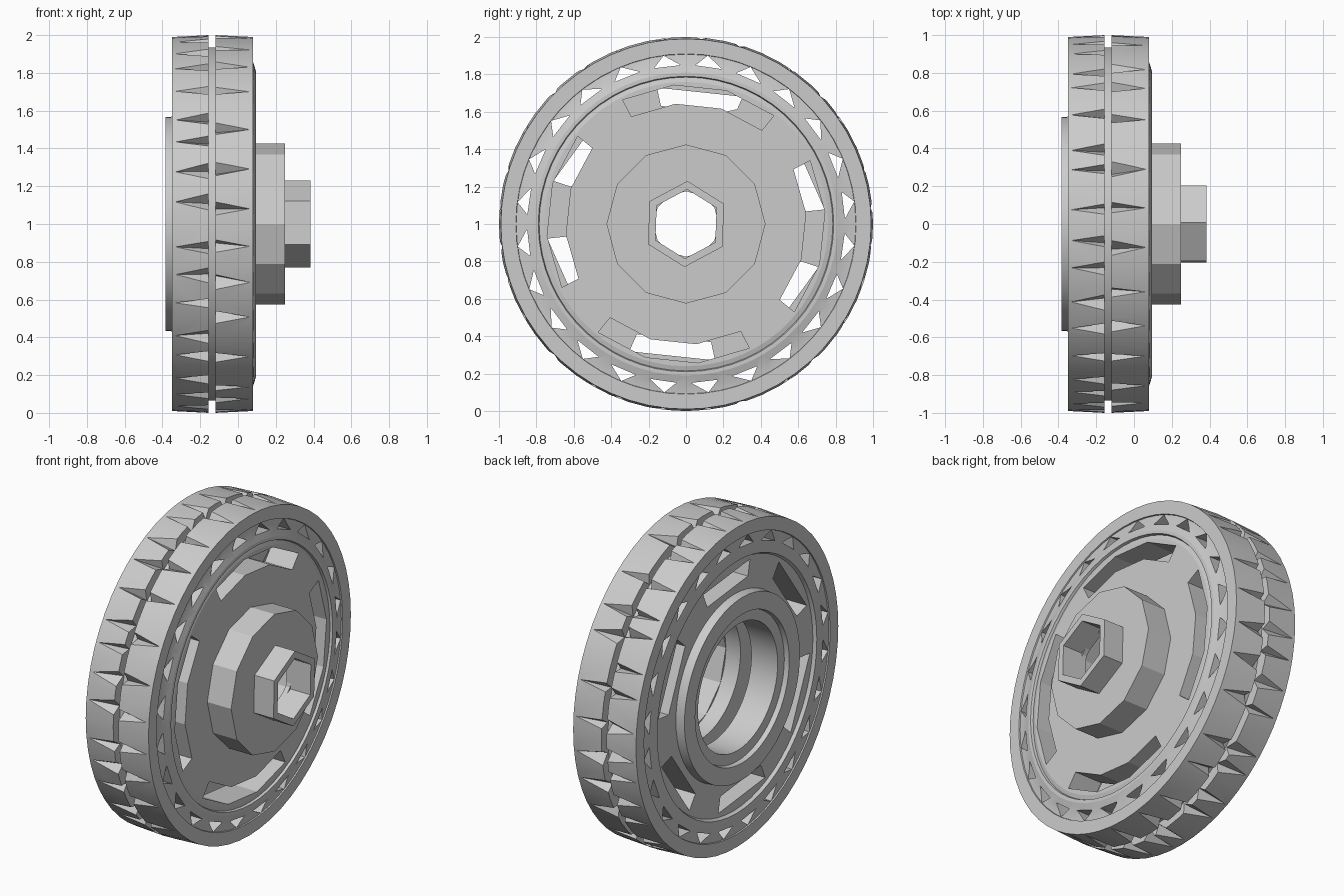
import bpy, bmesh, random
from math import sin, cos, radians, pi

random.seed(4)
if "Cube" in bpy.data.objects:
    bpy.data.objects.remove(bpy.data.objects["Cube"])

grey = bpy.data.materials.new("plain grey")
grey.use_nodes = True
grey.diffuse_color = (0.6, 0.6, 0.6, 1)
grey.node_tree.nodes["Principled BSDF"].inputs["Base Color"].default_value = grey.diffuse_color


def polar(x, r, a):
    """Point at radius r and angle a around the axle."""
    return (x, r * cos(a), 1 + r * sin(a))


def finish(bm, name):
    bmesh.ops.recalc_face_normals(bm, faces=bm.faces)
    mesh = bpy.data.meshes.new(name)
    bm.to_mesh(mesh)
    bm.free()
    mesh.materials.append(grey)
    obj = bpy.data.objects.new(name, mesh)
    bpy.context.collection.objects.link(obj)
    return obj


def lathe(name, profile, n, phase=0):
    """Spin a closed (x, radius) outline around the axle."""
    bm = bmesh.new()
    rings = [[bm.verts.new(polar(x, r, phase + 2 * pi * i / n)) for x, r in profile]
             for i in range(n)]
    m = len(profile)
    for i in range(n):
        a, b = rings[i], rings[(i + 1) % n]
        for j in range(m):
            k = (j + 1) % m
            bm.faces.new((a[j], a[k], b[k], b[j]))
    return finish(bm, name)


def prism(bm, outline, x0, x1):
    """Add a block with a (radius, angle) outline between x0 and x1."""
    lo = [bm.verts.new(polar(x0, r, a)) for r, a in outline]
    hi = [bm.verts.new(polar(x1, r, a)) for r, a in outline]
    bm.faces.new(lo)
    bm.faces.new(hi)
    for i in range(len(lo)):
        j = (i + 1) % len(lo)
        bm.faces.new((lo[i], lo[j], hi[j], hi[i]))


def cut_half(obj, slots, spread, steps, gap, face, notches):
    """Cut slots, triangular web holes and tapering tread notches."""
    bm = bmesh.new()
    for k in range(slots):
        mid = radians(84) + 2 * pi * k / slots
        arc = [mid + radians(spread) * (2 * t / steps - 1) for t in range(steps + 1)]
        prism(bm, [(0.745, a) for a in arc] + [(0.645, a) for a in reversed(arc)], -0.5, 0.3)
    for k in range(24):
        a = 2 * pi * (k + 0.45) / 24
        prism(bm, [(0.85, a - 0.085), (0.85, a + 0.085), (0.908, a + 0.015)], -0.5, 0.3)
    back = gap - 0.1 * (face - gap)
    for k in range(notches):
        a = 2 * pi * (k + 0.5 + random.uniform(-0.2, 0.2)) / notches
        w = random.uniform(0.035, 0.065)
        base = [bm.verts.new(polar(back, r, a + d))
                for r, d in ((1.02, -w), (1.02, w), (0.938, random.uniform(-w, w) / 2))]
        tip = bm.verts.new(polar(face, 0.995, a))
        bm.faces.new(base)
        for i in range(3):
            bm.faces.new((base[i], base[(i + 1) % 3], tip))
    cutter = finish(bm, "cutter")
    cutter.hide_render = True
    mod = obj.modifiers.new("cuts", 'BOOLEAN')
    mod.operation = 'DIFFERENCE'
    mod.solver = 'EXACT'
    mod.object = cutter
    bpy.context.view_layer.objects.active = obj
    bpy.ops.object.modifier_apply(modifier=mod.name)
    bpy.data.objects.remove(cutter)


# Outer half: tread rim, sunken web, shallow groove and slotted disc
outer = lathe("outer_wheel_half", [
    (-0.12, 1.0), (0.08, 0.99), (0.08, 0.91), (0.072, 0.908), (0.076, 0.87),
    (0.095, 0.81), (0.095, 0.79), (0.08, 0.785), (0.087, 0.76), (0.087, 0.39),
    (-0.1, 0.39), (-0.1, 0.91), (-0.12, 0.915)], 60)
cut_half(outer, 4, 33, 3, -0.12, 0.08, 28)

# Inner half with its raised open collar
inner = lathe("inner_wheel_half", [
    (-0.155, 1.0), (-0.35, 0.99), (-0.35, 0.91), (-0.342, 0.908), (-0.342, 0.86),
    (-0.35, 0.81), (-0.35, 0.78), (-0.33, 0.77), (-0.33, 0.57), (-0.385, 0.565),
    (-0.385, 0.46), (-0.355, 0.455), (-0.355, 0.39), (-0.175, 0.39),
    (-0.175, 0.91), (-0.155, 0.915)], 60)
cut_half(inner, 6, 18, 1, -0.155, -0.35, 36)

# Narrow ring joining the two halves
bridge = lathe("joining_ring", [(-0.18, 0.935), (-0.095, 0.935), (-0.095, 0.911), (-0.18, 0.911)], 60)

# Hollow hub drum and its six-sided socket
lathe("hub_drum", [(0.0, 0.425), (0.25, 0.425), (0.25, 0.175), (0.22, 0.175),
                   (0.22, 0.39), (0.0, 0.39)], 12, pi / 2)
lathe("axle_socket", [(0.23, 0.23), (0.385, 0.23), (0.385, 0.185), (0.22, 0.185)], 6, radians(88))

# Smooth round walls, keep edges sharp
bpy.ops.object.select_all(action='DESELECT')
for part in (outer, inner, bridge):
    part.select_set(True)
    bpy.context.view_layer.objects.active = part
bpy.ops.object.shade_smooth_by_angle(angle=radians(15))
